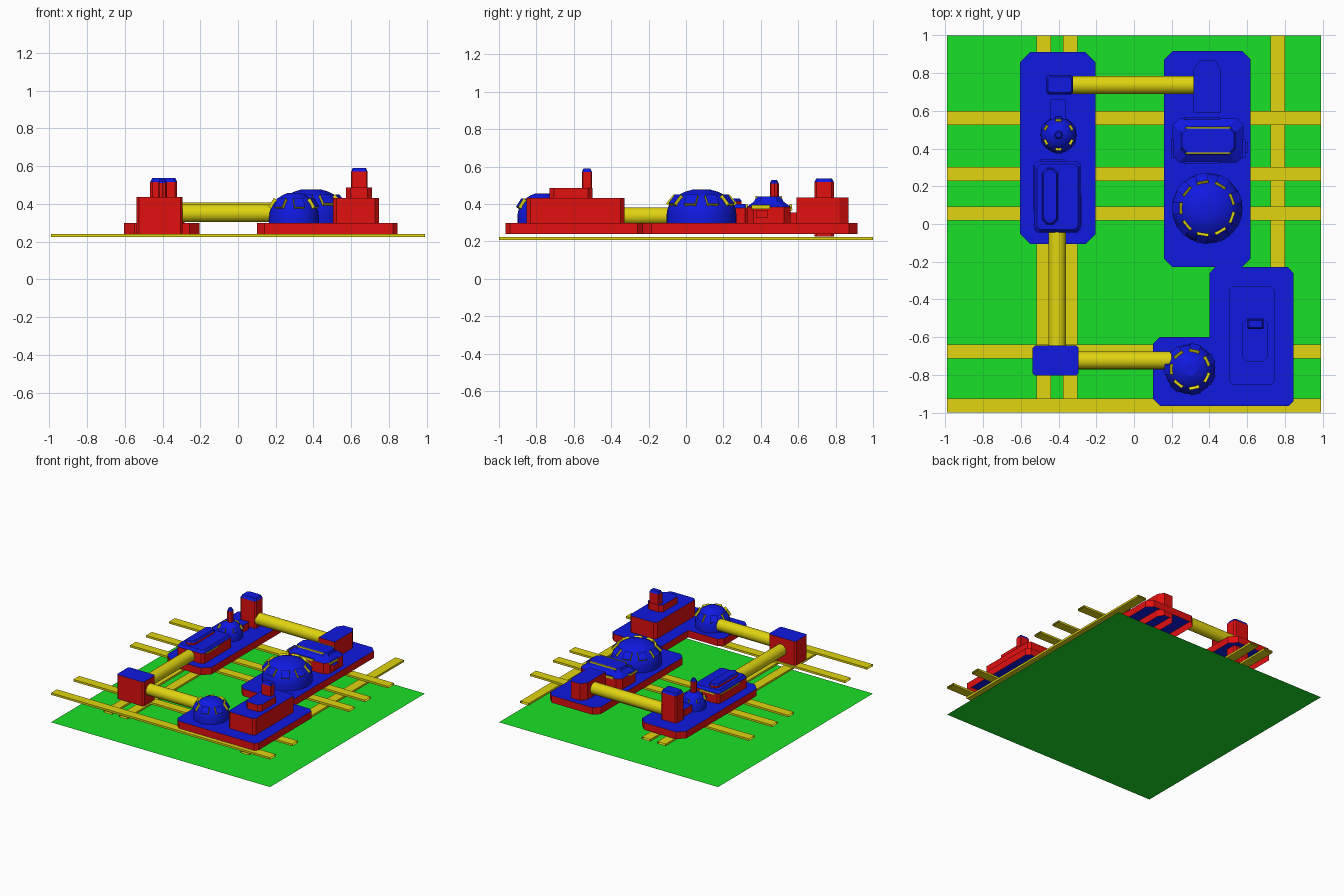
import bpy, bmesh, math
from mathutils import Vector, Matrix

if "Cube" in bpy.data.objects:
    bpy.data.objects.remove(bpy.data.objects["Cube"])


def material(name, rgb):
    m = bpy.data.materials.new(name)
    m.diffuse_color = (*rgb, 1)
    m.use_nodes = True
    m.node_tree.nodes["Principled BSDF"].inputs["Base Color"].default_value = m.diffuse_color
    return m


GREEN, YELLOW, RED, BLUE = 0, 1, 2, 3
MATS = [material("green", (0.01, 0.75, 0.02)), material("yellow", (0.75, 0.66, 0.005)),
        material("red", (0.75, 0.005, 0.005)), material("blue", (0.005, 0.01, 0.75))]


def finish(name, bm):
    me = bpy.data.meshes.new(name)
    bmesh.ops.recalc_face_normals(bm, faces=bm.faces)
    bm.to_mesh(me)
    bm.free()
    for m in MATS:
        me.materials.append(m)
    ob = bpy.data.objects.new(name, me)
    bpy.context.collection.objects.link(ob)
    return ob


def rect(x0, x1, y0, y1, c=0.012, d=0.0):
    """Chamfered rectangle outline, shrunk by d."""
    x0, x1, y0, y1 = x0 + d, x1 - d, y0 + d, y1 - d
    return [(x0 + c, y0), (x1 - c, y0), (x1, y0 + c), (x1, y1 - c),
            (x1 - c, y1), (x0 + c, y1), (x0, y1 - c), (x0, y0 + c)]


def circle(cx, cy, r, n=24):
    return [(cx + r * math.cos(math.tau * i / n), cy + r * math.sin(math.tau * i / n))
            for i in range(n)]


def loft(name, rings, sides, cap=BLUE):
    """Stack of (outline, z) rings, open underneath and closed on top."""
    bm = bmesh.new()
    loops = [[bm.verts.new((x, y, z)) for x, y in ring] for ring, z in rings]
    n = len(loops[0])
    for a, b, mat in zip(loops, loops[1:], sides):
        for i in range(n):
            j = (i + 1) % n
            bm.faces.new((a[i], a[j], b[j], b[i])).material_index = mat
    top = bm.faces.new(loops[-1])
    top.material_index = cap
    return finish(name, bm)


def block(name, x0, x1, y0, y1, z0, z1, c=0.012, slope=0, inset=0):
    """Red walls, blue top; optional sloped blue roof edge."""
    rings = [(rect(x0, x1, y0, y1, c), z0), (rect(x0, x1, y0, y1, c), z1 - slope)]
    if slope:
        rings.append((rect(x0, x1, y0, y1, c, inset), z1))
    return loft(name, rings, [RED, BLUE])


def bar(name, size, loc, mat=YELLOW, rot=None, cap=None, open_axis=None):
    """Box; cap recolours its +z face, open_axis removes both end faces."""
    bm = bmesh.new()
    bmesh.ops.create_cube(bm, size=1)
    for f in bm.faces:
        f.normal_update()
        f.material_index = cap if cap is not None and f.normal.z > 0.5 else mat
    if open_axis is not None:
        ends = [f for f in bm.faces if abs(f.normal[open_axis]) > 0.5]
        bmesh.ops.delete(bm, geom=ends, context='FACES_ONLY')
    mx = Matrix.Translation(loc) @ (rot or Matrix()) @ Matrix.Diagonal((*size, 1))
    bmesh.ops.transform(bm, matrix=mx, verts=bm.verts)
    return finish(name, bm)


def smooth(ob, angle):
    bpy.ops.object.select_all(action='DESELECT')
    ob.select_set(True)
    bpy.context.view_layer.objects.active = ob
    bpy.ops.object.shade_smooth_by_angle(angle=math.radians(angle))


def tube(name, a, b, r):
    a, b = Vector(a), Vector(b)
    bm = bmesh.new()
    bmesh.ops.create_cone(bm, segments=20, radius1=r, radius2=r, depth=(b - a).length)
    rot = (b - a).to_track_quat('Z', 'Y').to_matrix().to_4x4()
    bmesh.ops.transform(bm, matrix=Matrix.Translation((a + b) / 2) @ rot, verts=bm.verts)
    for f in bm.faces:
        f.material_index = YELLOW
    smooth(finish(name, bm), 40)


def dome(name, cx, cy, r, z0, z1, foot, windows, w):
    """Dome on a short straight foot, with raised window panels around it."""
    h = z1 - z0 - foot
    rings = [(circle(cx, cy, r), z0)]
    for i in range(7):
        t = math.radians(i * 12.5)
        rings.append((circle(cx, cy, r * math.cos(t)), z0 + foot + h * math.sin(t)))
    smooth(loft(name, rings, [BLUE] * 7), 20)
    t = math.radians(33)
    for i in range(windows):
        a = math.tau * (i + 0.5) / windows
        nrm = Vector((math.cos(t) * h * math.cos(a), math.cos(t) * h * math.sin(a),
                      math.sin(t) * r)).normalized()
        side = Vector((-math.sin(a), math.cos(a), 0))
        rot = Matrix((side, nrm.cross(side), nrm)).transposed().to_4x4()
        rr = r * math.cos(t)
        loc = (cx + rr * math.cos(a), cy + rr * math.sin(a), z0 + foot + h * math.sin(t))
        bar(f"{name}_window_{i + 1}", (w, w, 0.026), loc, YELLOW, rot, cap=BLUE)


# ground sheet
bm = bmesh.new()
bm.faces.new([bm.verts.new(p) for p in
              ((-0.99, -1, 0), (0.99, -1, 0), (0.99, 1, 0), (-0.99, 1, 0))])
finish("ground_sheet", bm)

# crossing rails, two layers, open ended
for i, y in enumerate((0.562, 0.266, 0.056, -0.675, -0.962)):
    bar(f"cross_rail_{i + 1}", (1.98, 0.074, 0.016), (0, y, 0.232), open_axis=0)
for i, x in enumerate((-0.478, -0.338, 0.761)):
    bar(f"long_rail_{i + 1}", (0.077, 2, 0.016), (x, 0, 0.216), open_axis=1)

# base platforms
Z0, Z1 = 0.24, 0.298
block("left_platform", -0.603, -0.203, -0.107, 0.912, Z0, Z1, 0.055)
block("right_platform", 0.16, 0.617, -0.229, 0.917, Z0, Z1, 0.045)
corner = [(0.14, -0.965), (0.82, -0.965), (0.845, -0.94), (0.845, -0.26), (0.815, -0.229),
          (0.43, -0.229), (0.40, -0.26), (0.40, -0.60), (0.135, -0.60), (0.10, -0.635),
          (0.10, -0.925)]
loft("corner_platform", [(corner, Z0), (corner, Z1)], [RED])

# corner platform: hall, upper storey, chimney, dome
block("main_hall", 0.503, 0.747, -0.852, -0.33, Z1, 0.432, 0.02)
block("hall_upper_storey", 0.572, 0.711, -0.73, -0.50, 0.432, 0.487, 0.025)
block("hall_chimney", 0.60, 0.686, -0.556, -0.503, 0.432, 0.59, 0.004, 0.018, 0.008)
dome("small_dome", 0.297, -0.77, 0.132, Z1, 0.462, 0.03, 7, 0.055)

# right platform: large dome, terraced block, tube gatehouse
dome("large_dome", 0.388, 0.083, 0.187, Z1, 0.482, 0.045, 9, 0.062)
x0, x1, y0, y1 = 0.205, 0.58, 0.325, 0.56
loft("terraced_block", [(rect(x0, x1, y0, y1, 0.035), Z1), (rect(x0, x1, y0, y1, 0.035), 0.385),
                        (rect(x0, x1, y0, y1, 0.03, 0.04), 0.415),
                        (rect(x0, x1, y0, y1, 0.03, 0.05), 0.44)], [RED, BLUE, BLUE])
for i, y in enumerate((y0, y1)):
    bar(f"terrace_trim_{i + 1}", (0.19, 0.012, 0.02), (0.36, y, 0.388), cap=BLUE)
    bar(f"terrace_roof_trim_{i + 1}", (0.24, 0.008, 0.012), (0.392, (y0 + 0.05, y1 - 0.05)[i], 0.436))
for i, x in enumerate((x0 - 0.003, x1 + 0.003)):
    bar(f"terrace_side_trim_{i + 1}", (0.014, 0.10, 0.02), (x, 0.40, 0.385), cap=BLUE)
bar("terrace_porch", (0.04, 0.06, 0.04), (0.585, 0.405, 0.345), RED, cap=BLUE)
gate = [(0.315, 0.59), (0.46, 0.59), (0.46, 0.82), (0.43, 0.868), (0.35, 0.868), (0.315, 0.82)]
loft("right_gatehouse", [(gate, Z0), (gate, 0.435)], [RED])

# left platform: tower, link, spired dome, long hall
block("left_tower", -0.465, -0.322, 0.687, 0.79, 0.226, 0.537, 0.012, 0.02, 0.01)
block("dome_link", -0.443, -0.36, 0.53, 0.66, Z1, 0.355, 0.004)
dome("spire_dome", -0.40, 0.472, 0.095, Z1, 0.425, 0.02, 6, 0.03)
cx, cy = -0.40, 0.472
loft("dome_spire", [(circle(cx, cy, 0.024, 8), 0.41), (circle(cx, cy, 0.024, 8), 0.51),
                    (circle(cx, cy, 0.014, 8), 0.53)], [RED, BLUE])
block("long_hall", -0.53, -0.283, -0.045, 0.333, Z1, 0.40, 0.018, 0.02, 0.015)
block("long_hall_ridge", -0.487, -0.403, -0.003, 0.297, 0.39, 0.43, 0.025, 0.015, 0.008)
bar("long_hall_left_trim", (0.012, 0.24, 0.014), (-0.53, 0.19, 0.375), cap=BLUE)
bar("long_hall_right_trim", (0.012, 0.16, 0.014), (-0.283, 0.07, 0.375), cap=BLUE)
bar("long_hall_end_trim", (0.13, 0.012, 0.014), (-0.43, 0.335, 0.375), cap=BLUE)

# junction box and connecting tubes
block("junction_box", -0.537, -0.293, -0.803, -0.645, Z0, 0.437, 0.012)
tube("north_tube", (-0.34, 0.737, 0.36), (0.33, 0.737, 0.36), 0.048)
tube("west_tube", (-0.407, -0.66, 0.336), (-0.407, -0.03, 0.336), 0.047)
tube("south_tube", (-0.31, -0.723, 0.35), (0.20, -0.723, 0.35), 0.047)
